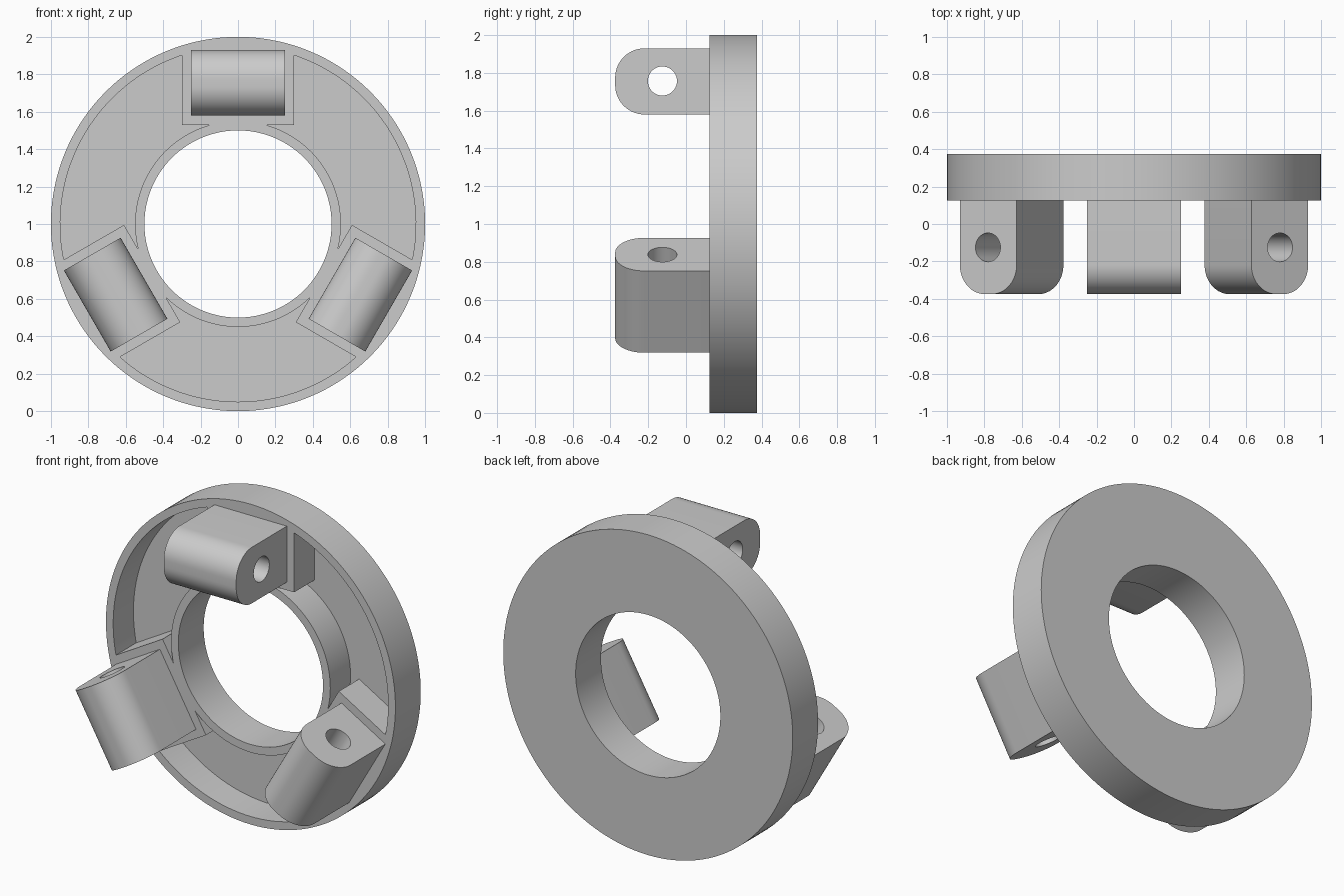
import bpy, bmesh
from math import radians, degrees, sin, cos, atan2, hypot, sqrt
from mathutils import Vector, Matrix

if "Cube" in bpy.data.objects:
    bpy.data.objects.remove(bpy.data.objects["Cube"])

R_OUT, R_IN, WALL = 1.0, 0.5, 0.05
FRONT, BACK, FLOOR = 0.125, 0.375, 0.325
HUB = Matrix.Translation((0, 0, 1))          # ring centre


def arc(r, a0, a1, n, cx=0, cy=0):
    return [(cx + r * cos(radians(a0 + (a1 - a0) * i / n)),
             cy + r * sin(radians(a0 + (a1 - a0) * i / n))) for i in range(n + 1)]


def circle(r, n, cx=0, cy=0):
    return arc(r, 0, 360, n, cx, cy)[:-1]


def prism(name, outline, axis, lo, hi, copies=1):
    """Extrude a 2D outline along x (outline in y,z) or y (outline in x,z),
    repeated evenly around the ring centre."""
    place = (lambda u, v, t: Vector((t, u, v))) if axis == 'X' else \
            (lambda u, v, t: Vector((u, t, v)))
    bm = bmesh.new()
    for k in range(copies):
        m = HUB @ Matrix.Rotation(radians(360 * k / copies), 4, 'Y')
        a = [bm.verts.new(m @ place(u, v, lo)) for u, v in outline]
        b = [bm.verts.new(m @ place(u, v, hi)) for u, v in outline]
        bm.faces.new(a)
        bm.faces.new(b[::-1])
        n = len(a)
        for i in range(n):
            j = (i + 1) % n
            bm.faces.new((a[i], b[i], b[j], a[j]))
    bmesh.ops.recalc_face_normals(bm, faces=bm.faces)
    me = bpy.data.meshes.new(name)
    bm.to_mesh(me)
    bm.free()
    ob = bpy.data.objects.new(name, me)
    bpy.context.collection.objects.link(ob)
    return ob


def combine(target, tool, op):
    mod = target.modifiers.new(op, 'BOOLEAN')
    mod.operation, mod.solver, mod.object = op, 'EXACT', tool
    bpy.context.view_layer.objects.active = target
    bpy.ops.object.modifier_apply(modifier=mod.name)
    bpy.data.objects.remove(tool, do_unlink=True)


# Flat ring with a central bore
ring = prism("mounting_ring", circle(R_OUT, 144), 'Y', FRONT, BACK)
combine(ring, prism("bore_cutter", circle(R_IN, 96), 'Y', 0, 0.5), 'DIFFERENCE')

# Three recesses in the front, leaving thin rims and solid pads under the lugs
ro, ri, px, pz = R_OUT - WALL, R_IN + WALL, 0.3, 0.53
a_out = degrees(atan2(sqrt(ro**2 - px**2), px))
a_in = degrees(atan2(pz, sqrt(ri**2 - pz**2)))
a_c, r_c = degrees(atan2(pz, px)), hypot(px, pz)
corner = lambda a: (r_c * cos(radians(a)), r_c * sin(radians(a)))
recess = (arc(ro, a_out, 60 - a_out, 40) + [corner(60 - a_c)]
          + arc(ri, 60 - a_in, a_in, 32) + [corner(a_c)])
combine(ring, prism("recess_cutter", recess, 'Y', 0, FLOOR, 3), 'DIFFERENCE')

# Three rounded lugs with cross holes
r, tip, z0, z1 = 0.155, -0.375, 0.58, 0.93
lug = ([(FRONT + 0.03, z0), (FRONT + 0.03, z1)]
       + arc(r, 90, 180, 14, tip + r, z1 - r) + arc(r, 180, 270, 14, tip + r, z0 + r))
lugs = prism("lugs", lug, 'X', -0.25, 0.25, 3)
combine(lugs, prism("pin_hole_cutter", circle(0.077, 40, -0.125, 0.757), 'X', -0.3, 0.3, 3),
        'DIFFERENCE')
combine(ring, lugs, 'UNION')

# Smooth the curved walls, keep the edges crisp
bpy.ops.object.select_all(action='DESELECT')
ring.select_set(True)
bpy.context.view_layer.objects.active = ring
bpy.ops.object.shade_smooth_by_angle(angle=radians(30))
